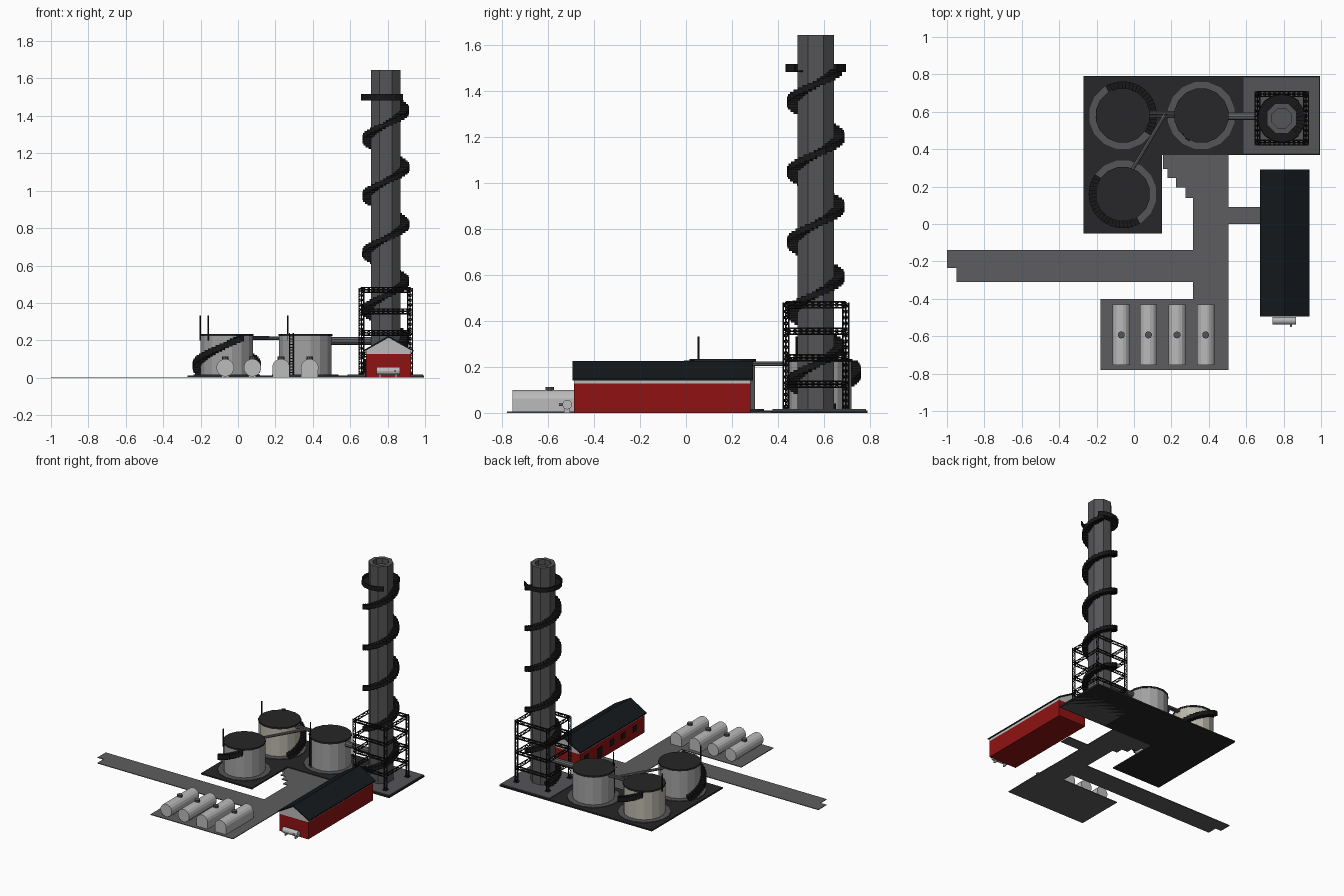
import bpy, bmesh
from math import sin, cos, pi, radians
from mathutils import Vector, Matrix

if "Cube" in bpy.data.objects:
    bpy.data.objects.remove(bpy.data.objects["Cube"])

mats = {}
def mat(name, *c):
    m = bpy.data.materials.new(name)
    m.diffuse_color = (*c, 1)
    m.use_nodes = True
    m.node_tree.nodes["Principled BSDF"].inputs["Base Color"].default_value = m.diffuse_color
    mats[name] = m
for n, c in dict(road=(.11, .11, .115), slab=(.02, .019, .021), chimney=(.09, .09, .095),
                 black=(.009, .009, .01), roof=(.007, .01, .012), red=(.28, .006, .006),
                 steel=(.36, .36, .36), cream=(.5, .48, .41), pale=(.5, .5, .5),
                 pipe=(.13, .13, .14)).items():
    mat(n, *c)

def done(bm, name, material, smooth=False):
    bmesh.ops.recalc_face_normals(bm, faces=bm.faces)
    me = bpy.data.meshes.new(name)
    bm.to_mesh(me); bm.free()
    ob = bpy.data.objects.new(name, me)
    bpy.context.collection.objects.link(ob)
    me.materials.append(mats[material])
    return ob

def box(bm, x0, x1, y0, y1, z0, z1, m=Matrix()):
    s = Matrix.Diagonal((x1 - x0, y1 - y0, z1 - z0, 1))
    t = Matrix.Translation(((x0 + x1) / 2, (y0 + y1) / 2, (z0 + z1) / 2))
    bmesh.ops.create_cube(bm, size=1, matrix=m @ t @ s)

def rod(bm, a, b, r, n=8, turn=0.0):
    a, b = Vector(a), Vector(b)
    d = b - a
    m = Matrix.Translation((a + b) / 2) @ d.to_track_quat('Z', 'Y').to_matrix().to_4x4() @ Matrix.Rotation(turn, 4, 'Z')
    bmesh.ops.create_cone(bm, cap_ends=True, segments=n, radius1=r, radius2=r, depth=d.length, matrix=m)

def prism(bm, pts, vec):
    f = bm.faces.new([bm.verts.new(p) for p in pts])
    g = bmesh.ops.extrude_face_region(bm, geom=[f])['geom']
    bmesh.ops.translate(bm, vec=vec, verts=[v for v in g if isinstance(v, bmesh.types.BMVert)])

def slab(name, pts, h, material):
    bm = bmesh.new()
    prism(bm, [(x, y, 0) for x, y in pts], (0, 0, h))
    return done(bm, name, material)

def ring(bm, c, r0, r1, z0, z1, a0, a1, n):
    # open ring sector made of wedge blocks
    for i in range(n):
        q = [radians(a0 + (a1 - a0) * k / n) for k in (i, i + 1)]
        pts = [(c[0] + r * cos(a), c[1] + r * sin(a), z0)
               for r, a in ((r0, q[0]), (r1, q[0]), (r1, q[1]), (r0, q[1]))]
        prism(bm, pts, (0, 0, z1 - z0))

def spiral_stair(name, c, r0, r1, a0, a1, z0, z1, n, h):
    bm = bmesh.new()
    for i in range(n):
        a = radians(a0 + (a1 - a0) * (i + .5) / n)
        z = z0 + (z1 - z0) * (i + .5) / n
        w = radians(abs(a1 - a0)) / n * r1 * .56
        box(bm, r0, r1, -w, w, z - h / 2, z + h / 2,
            Matrix.Translation((*c, 0)) @ Matrix.Rotation(a, 4, 'Z'))
    return done(bm, name, 'black')

# Ground: roads and slabs
slab("road", [(-1, -.14), (-1, -.235), (-.95, -.235), (-.95, -.31), (.315, -.31), (.315, -.4),
              (-.18, -.4), (-.18, -.78), (.505, -.78), (.505, 0), (.675, 0), (.675, .09), (.505, .09),
              (.505, .37), (.155, .37), (.155, .295), (.18, .295), (.18, .245), (.225, .245),
              (.225, .195), (.275, .195), (.275, .14), (.315, .14), (.315, -.14)], .005, 'road')
slab("plant_slab", [(-.27, -.05), (.15, -.05), (.15, .37), (.995, .37), (.995, .79), (-.27, .79)], .011, 'slab')
slab("chimney_pad", [(.585, .377), (.99, .377), (.99, .783), (.585, .783)], .018, 'chimney')

# Storage tanks with base ring, lid and pole
tanks = [("rear", (-.06, .58), 'cream', (-.202, .57)),
         ("middle", (.36, .58), 'steel', (.265, .48)),
         ("front", (-.06, .16), 'steel', (-.16, .055))]
for n, (x, y), m, (px, py) in tanks:
    bm = bmesh.new()
    rod(bm, (x, y, .01), (x, y, .224), .143, 16, pi / 16)
    done(bm, n + "_tank_body", m)
    bm = bmesh.new()
    rod(bm, (x, y, .222), (x, y, .234), .147, 16, pi / 16)
    done(bm, n + "_tank_lid", 'slab')
    bm = bmesh.new()
    rod(bm, (x, y, .005), (x, y, .017), .182, 16, pi / 16)
    done(bm, n + "_tank_base", 'chimney')
    bm = bmesh.new()
    rod(bm, (px, py, .2), (px, py, .332), .0045, 6)
    done(bm, n + "_tank_pole", 'black')
spiral_stair("rear_tank_stair", (-.06, .58), .142, .182, -35, 120, .02, .215, 22, .034)
spiral_stair("front_tank_stair", (-.06, .16), .142, .182, 145, 300, .02, .215, 22, .034)

# Ladder on the middle tank
bm = bmesh.new()
lm = Matrix.Translation((.36, .58, 0)) @ Matrix.Rotation(radians(240), 4, 'Z')
for s in (-.012, .012):
    box(bm, .146, .152, s - .002, s + .002, .015, .24, lm)
for i in range(14):
    box(bm, .147, .151, -.012, .012, .025 + i * .015, .03 + i * .015, lm)
done(bm, "tank_ladder", 'black')

# Pipes
bm = bmesh.new()
rod(bm, (.07, .595, .212), (.23, .595, .212), .009)
rod(bm, (.07, .575, .212), (.23, .575, .212), .009)
rod(bm, (-.01, .29, .214), (.165, .585, .214), .01)
rod(bm, (.49, .575, .197), (.73, .575, .197), .021, 10)
done(bm, "pipes", 'pipe')

# Chimney: octagonal shaft with sunken mouth
C = (.79, .565)
bm = bmesh.new()
rod(bm, (*C, .01), (*C, 1.645), .0866, 8, pi / 8)
bm.faces.ensure_lookup_table()
top = max(bm.faces, key=lambda f: f.calc_center_median().z)
bmesh.ops.inset_region(bm, faces=[top], thickness=.03)
g = bmesh.ops.extrude_face_region(bm, geom=[top])
bmesh.ops.translate(bm, vec=(0, 0, -.04), verts=[v for v in g['geom'] if isinstance(v, bmesh.types.BMVert)])
bmesh.ops.delete(bm, geom=[top], context='FACES_ONLY')
done(bm, "chimney_shaft", 'chimney')
spiral_stair("chimney_stair", C, .075, .125, 65 - 4.8 * 360, 65, .022, 1.485, 150, .028)

# Chimney gallery with parapet, open towards the stair
bm = bmesh.new()
ring(bm, C, .075, .132, 1.483, 1.491, 45, 315, 12)
ring(bm, C, .126, .132, 1.491, 1.518, 45, 315, 12)
done(bm, "chimney_gallery", 'black')

# Lattice scaffold round the chimney foot
def truss(bm, a, b, w=.009, step=.026):
    a, b = Vector(a), Vector(b)
    d = (b - a).normalized()
    u = d.orthogonal().normalized()
    v = d.cross(u)
    cs = [u * w + v * w, v * w - u * w, -u * w - v * w, u * w - v * w]
    k = round((b - a).length / step)
    st = (b - a) / k
    for i in range(4):
        p, q = cs[i], cs[(i + 1) % 4]
        rod(bm, a + p, b + p, .0032, 4)
        for j in range(k):
            s, e = (p, q) if j % 2 else (q, p)
            rod(bm, a + s + st * j, a + e + st * (j + 1), .0022, 3)

bm = bmesh.new()
h = .13
corners = [(C[0] + sx * h, C[1] + sy * h) for sx, sy in ((-1, -1), (1, -1), (1, 1), (-1, 1))]
for i, c in enumerate(corners):
    truss(bm, (*c, .015), (*c, .48))
    box(bm, c[0] - .015, c[0] + .015, c[1] - .015, c[1] + .015, .015, .024)
    for z in (.125, .24, .355, .47):
        truss(bm, (*c, z), (*corners[(i + 1) % 4], z))
done(bm, "scaffold", 'black')

# Red shed: walls, pale band with gables, roof
X0, X1, XM, Y0, Y1 = .685, .925, .805, -.487, .28
bm = bmesh.new()
box(bm, X0, X1, Y0, Y1, 0, .128)
done(bm, "shed_walls", 'red')
bm = bmesh.new()
prism(bm, [(X0, Y0, .128), (X1, Y0, .128), (X1, Y0, .15), (XM, Y0, .215), (X0, Y0, .15)], (0, Y1 - Y0, 0))
done(bm, "shed_gables", 'pale')
bm = bmesh.new()
prism(bm, [(.674, -.495, .14), (XM, -.495, .214), (.937, -.495, .14), (.937, -.495, .149),
           (XM, -.495, .225), (.674, -.495, .149)], (0, .787, 0))
done(bm, "shed_roof", 'roof')

# Door and windows facing the yard
bm, fr = bmesh.new(), bmesh.new()
for y, w, z0, z1 in ((.045, .025, .005, .09), (.2, .022, .05, .095), (-.1, .022, .05, .095),
                     (-.23, .022, .05, .095), (-.37, .022, .05, .095)):
    box(bm, X0 - .005, X0 + .01, y - w, y + w, z0, z1)
done(bm, "shed_openings", 'black')
fr.free()

# Small gas bottle at the shed front
bm = bmesh.new()
rod(bm, (.74, -.517, .036), (.865, -.517, .036), .021, 12)
rod(bm, (.84, -.535, .036), (.84, -.552, .036), .006, 8)
for x in (.76, .845):
    box(bm, x - .005, x + .005, -.53, -.504, 0, .03)
done(bm, "gas_bottle", 'pale')

# Four lying tanks, the right-hand pair on full-width cradles
for i, x in enumerate((-.068, .077, .23, .383)):
    bm = bmesh.new()
    rod(bm, (x, -.755, .054), (x, -.43, .054), .047, 16, pi / 16)
    if i > 1:
        box(bm, x - .046, x + .046, -.755, -.43, .004, .054)
    else:
        for y in (-.69, -.5):
            box(bm, x - .02, x + .02, y - .01, y + .01, .004, .03)
    done(bm, f"lying_tank_{i + 1}", 'pale')
    bm = bmesh.new()
    rod(bm, (x, -.593, .09), (x, -.593, .113), .019, 10)
    done(bm, f"lying_tank_hatch_{i + 1}", 'chimney')
